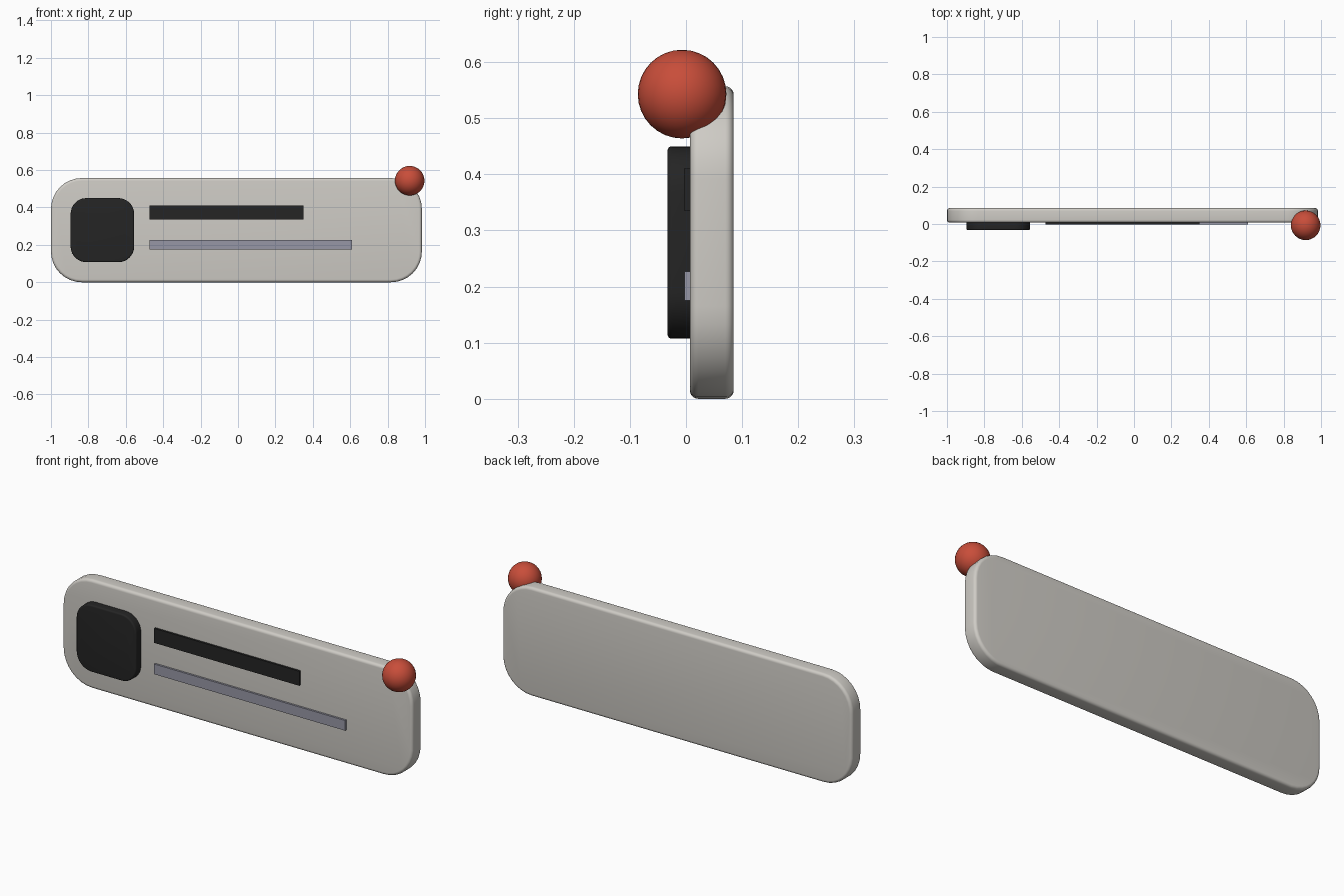
import bpy, bmesh
from math import sin, cos, pi, radians

cube = bpy.data.objects.get("Cube")
if cube:
    bpy.data.objects.remove(cube, do_unlink=True)


def material(name, rgb):
    m = bpy.data.materials.new(name)
    m.use_nodes = True
    colour = (*rgb, 1)
    m.diffuse_color = colour
    m.node_tree.nodes["Principled BSDF"].inputs["Base Color"].default_value = colour
    return m


warm_grey = material("warm_grey", (0.62, 0.60, 0.56))
black = material("black", (0.018, 0.018, 0.018))
slate = material("slate_grey", (0.31, 0.31, 0.38))
red = material("red", (0.58, 0.075, 0.042))


def shade(obj, angle):
    bpy.ops.object.select_all(action="DESELECT")
    obj.select_set(True)
    bpy.context.view_layer.objects.active = obj
    bpy.ops.object.shade_smooth_by_angle(angle=radians(angle))


def slab(name, x, y, z, mat, radius=0, edge=0, steps=8):
    """Upright rounded rectangle; x, y and z are (low, high) pairs."""
    corners = [(x[1], z[1], 1, 1), (x[0], z[1], -1, 1),
               (x[0], z[0], -1, -1), (x[1], z[0], 1, -1)]
    bm = bmesh.new()
    ring = []
    for i, (cx, cz, sx, sz) in enumerate(corners):
        for k in range(steps + 1 if radius else 1):
            a = (i + k / steps) * pi / 2
            ring.append(bm.verts.new((cx + radius * (cos(a) - sx), y[0],
                                      cz + radius * (sin(a) - sz)))
                        if radius else bm.verts.new((cx, y[0], cz)))
    front = bm.faces.new(ring)
    ext = bmesh.ops.extrude_face_region(bm, geom=[front])
    verts = [v for v in ext["geom"] if isinstance(v, bmesh.types.BMVert)]
    bmesh.ops.translate(bm, verts=verts, vec=(0, y[1] - y[0], 0))
    # Soften the front and back rims
    if edge:
        rims = [e for e in bm.edges
                if abs(e.verts[0].co.y - e.verts[1].co.y) < 1e-6]
        bmesh.ops.bevel(bm, geom=rims, offset=edge, segments=5,
                        profile=0.5, affect="EDGES")
    bmesh.ops.recalc_face_normals(bm, faces=bm.faces)
    mesh = bpy.data.meshes.new(name)
    bm.to_mesh(mesh)
    bm.free()
    mesh.materials.append(mat)
    obj = bpy.data.objects.new(name, mesh)
    bpy.context.collection.objects.link(obj)
    if edge:
        shade(obj, 30)
    return obj


# Card body and raised icon tile
slab("card_body", (-1, 0.983), (0.007, 0.085), (0, 0.557), warm_grey, 0.165, 0.015)
slab("icon_tile", (-0.895, -0.555), (-0.033, 0.02), (0.107, 0.45), black, 0.085, 0.008)

# Text line bars
slab("title_bar", (-0.473, 0.35), (-0.004, 0.015), (0.336, 0.41), black)
slab("subtitle_bar", (-0.473, 0.61), (-0.003, 0.015), (0.175, 0.227), slate)

# Badge ball on the upper corner
bpy.ops.mesh.primitive_uv_sphere_add(segments=32, ring_count=16, radius=0.079,
                                     location=(0.918, -0.007, 0.543))
ball = bpy.context.object
ball.name = "badge_ball"
ball.data.materials.append(red)
shade(ball, 40)
